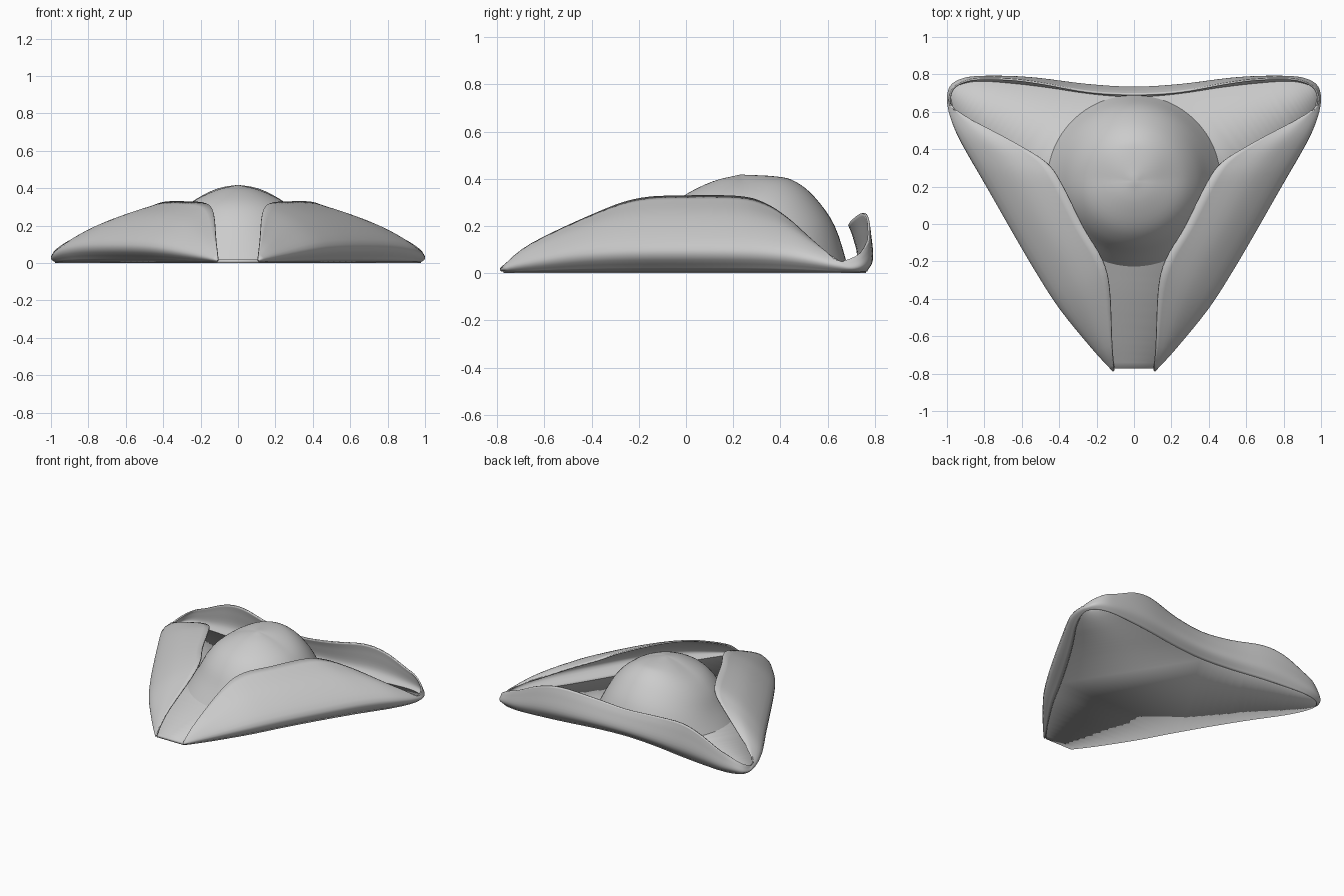
import bpy, bmesh, math
from mathutils import Vector

if "Cube" in bpy.data.objects:
    bpy.data.objects.remove(bpy.data.objects["Cube"])


def spline(pts, n):
    """Smooth curve through the points, n samples per span."""
    p = [pts[0] * 2 - pts[1]] + list(pts) + [pts[-1] * 2 - pts[-2]]
    out = []
    for i in range(1, len(p) - 2):
        a, b, c, d = p[i - 1:i + 3]
        for k in range(n):
            t = k / n
            out.append(0.5 * (2 * b + (c - a) * t + (2 * a - 5 * b + 4 * c - d) * t * t
                              + (3 * b - a - 3 * c + d) * t ** 3))
    return out + [pts[-1].copy()]


def finish(bm, name, thickness=0, angle=50, offset=0):
    bmesh.ops.recalc_face_normals(bm, faces=bm.faces)
    me = bpy.data.meshes.new(name)
    bm.to_mesh(me)
    bm.free()
    ob = bpy.data.objects.new(name, me)
    bpy.context.collection.objects.link(ob)
    if thickness:
        m = ob.modifiers.new("thickness", 'SOLIDIFY')
        m.thickness = thickness
        m.offset = offset
    bpy.ops.object.select_all(action='DESELECT')
    ob.select_set(True)
    bpy.context.view_layer.objects.active = ob
    bpy.ops.object.shade_smooth_by_angle(angle=math.radians(angle))
    return ob


def grid_faces(bm, rows, closed=False):
    n = len(rows)
    for i in range(n if closed else n - 1):
        a, b = rows[i], rows[(i + 1) % n]
        for j in range(len(a) - 1):
            bm.faces.new((a[j], b[j], b[j + 1], a[j + 1]))


# Brim stations, front gap to back middle: outline x, y / free edge x, y, z
stations = [
    (.11, -.785, .105, -.783, .02), (.22, -.665, .117, -.65, .125),
    (.395, -.45, .13, -.35, .265), (.53, -.24, .17, -.19, .315),
    (.67, 0, .27, -.02, .325), (.80, .23, .39, .22, .323),
    (.88, .37, .47, .33, .295), (.94, .48, .62, .425, .235),
    (.98, .58, .80, .52, .15), (.994, .65, .95, .60, .08),
    (.992, .70, .985, .65, .05), (.97, .745, .965, .725, .075),
    (.91, .775, .89, .765, .125), (.82, .786, .80, .775, .16),
    (.66, .785, .64, .77, .23), (.50, .774, .48, .748, .255),
    (.25, .743, .24, .705, .225), (0, .728, 0, .692, .205)]

sections = []
for mx, my, ex, ey, ez in stations:
    edge = Vector((ex, ey, ez))
    out = Vector((mx, my, .008 + .28 * ez))
    inward = (Vector((0, .2, 0)) - Vector((mx, my, 0))).normalized()
    base = Vector((mx, my, .01)) + inward * (.008 + .2 * ez)
    bulge = out.lerp(edge, .42)
    bulge.z = out.z + .6 * (edge.z - out.z)
    sections.append((base, out, bulge, edge))
flip = lambda v: Vector((-v.x, v.y, v.z))
sections += [tuple(flip(v) for v in s) for s in reversed(sections[:-1])]

# Turned-up brim: one sheet lofted around the three sides
rails = [spline([s[k] for s in sections], 4) for k in range(4)]
bm = bmesh.new()
rows = [[bm.verts.new(p) for p in spline(list(q), 5)] for q in zip(*rails)]
grid_faces(bm, rows)
finish(bm, "turned_up_brim", .01)

# Flat floor of the brim
bm = bmesh.new()
bm.faces.new([bm.verts.new((p.x, p.y, .01)) for p in rails[0]])
bmesh.ops.triangulate(bm, faces=bm.faces)
finish(bm, "brim_floor", .018)

# Crown: dome with a gentle front and a fuller back
front = [(0, .418), (.26, .388), (.54, .322), (.72, .235), (.86, .12), (1, .015)]
back = [(0, .418), (.33, .41), (.5, .39), (.68, .325), (.87, .2), (1, .015)]
bm = bmesh.new()
top = bm.verts.new((0, .23, .418))
rows = []
for i in range(64):
    a = 2 * math.pi * i / 64
    w = max(0, math.sin(a)) ** 1.5
    prof = spline([Vector(f).lerp(Vector(b), w) for f, b in zip(front, back)], 4)
    rows.append([bm.verts.new((.465 * p.x * math.cos(a), .23 + .46 * p.x * math.sin(a), p.y))
                 for p in prof[1:]])
grid_faces(bm, rows, closed=True)
for i in range(64):
    bm.faces.new((top, rows[i][0], rows[(i + 1) % 64][0]))
finish(bm, "crown")
